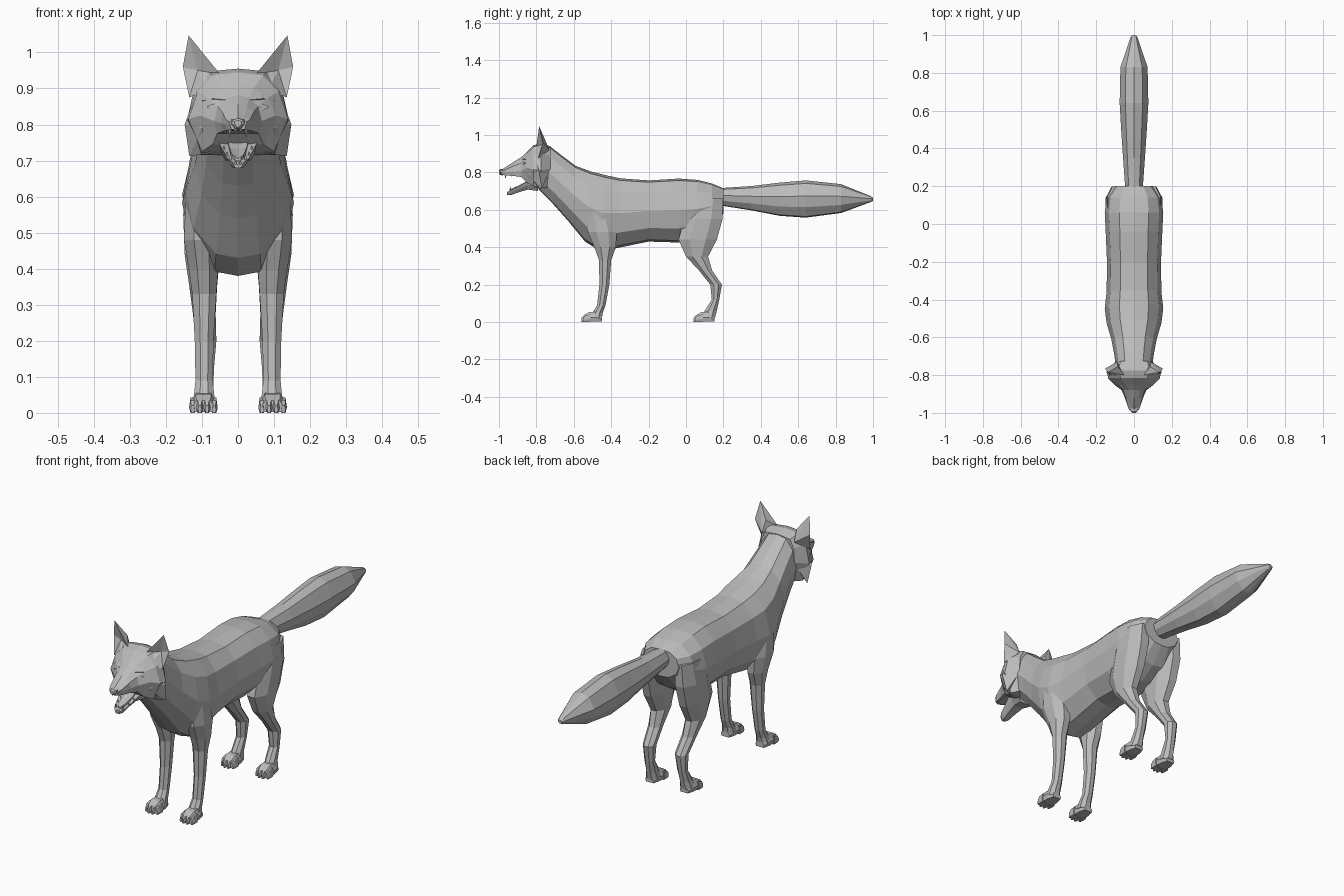
import bpy, bmesh, math
from mathutils import Vector

fur = bpy.data.materials.new("grey fur")
fur.diffuse_color = (0.5, 0.5, 0.5, 1)


def make(name, verts, faces, mirror=False):
    bm = bmesh.new()
    vs = [bm.verts.new(v) for v in verts]
    for f in faces:
        bm.faces.new([vs[i] for i in f])
    bmesh.ops.recalc_face_normals(bm, faces=bm.faces)
    me = bpy.data.meshes.new(name)
    bm.to_mesh(me)
    bm.free()
    me.materials.append(fur)
    ob = bpy.data.objects.new(name, me)
    bpy.context.collection.objects.link(ob)
    if mirror:
        m = ob.modifiers.new("mirror", 'MIRROR')
        m.use_mirror_merge = False
    return ob


def loft(name, rings, mirror=False):
    """Skin a list of equal-length rings and cap both ends."""
    n = len(rings[0])
    verts = [p for r in rings for p in r]
    faces = [(k*n + i, k*n + (i+1) % n, (k+1)*n + (i+1) % n, (k+1)*n + i)
             for k in range(len(rings)-1) for i in range(n)]
    faces += [tuple(range(n)), tuple(range((len(rings)-1)*n, len(rings)*n))]
    return make(name, verts, faces, mirror)


def full(half):
    """Close a half ring that runs from top centre to bottom centre."""
    return half + [(-x, y, z) for x, y, z in half[-2:0:-1]]


def section(yt, zt, yb, zb, w, shape):
    return full([(fx*w, yt + (yb-yt)*t, zt + (zb-zt)*t) for fx, t in shape])


# Torso and neck: top y, top z, bottom y, bottom z, half width
BODY = [(0, 0), (.5, .03), (.86, .2), (1, .5), (.85, .78), (.42, .97), (0, 1)]
loft("body", [section(*r, BODY) for r in [
    (-.735, .945, -.79, .71, .095), (-.67, .895, -.71, .63, .105),
    (-.59, .835, -.63, .54, .12), (-.51, .805, -.54, .43, .145),
    (-.43, .785, -.46, .38, .155), (-.35, .768, -.37, .395, .145),
    (-.20, .757, -.20, .43, .143), (-.04, .767, -.04, .425, .15),
    (.06, .76, .06, .45, .155), (.14, .74, .14, .5, .145),
    (.20, .715, .20, .58, .10)]])

# Tail
TAIL = [(0, 0), (.6, .08), (1, .42), (.85, .72), (.4, .97), (0, 1)]
loft("tail", [section(y, zt, y, zb, w, TAIL) for y, zt, zb, w in [
    (.17, .715, .625, .045), (.35, .727, .597, .058), (.50, .745, .568, .068),
    (.64, .757, .558, .076), (.83, .737, .583, .072), (.99, .672, .642, .018),
    (1.0, .664, .648, .01)]])


# Legs: z, front y, back y, inner x, outer x
def leg(name, levels):
    rings = []
    for z, y0, y1, x0, x1 in levels:
        cx, cy, rx, ry = (x0+x1)/2, (y0+y1)/2, (x1-x0)/2, (y1-y0)/2
        k = 1/math.cos(math.pi/8)
        rings.append([(cx + k*rx*math.cos(a), cy + k*ry*math.sin(a), z)
                      for a in [math.pi*(i+.5)/4 for i in range(8)]])
    return loft(name, rings, True)


leg("front_leg", [
    (.60, -.53, -.40, .07, .145), (.48, -.525, -.37, .055, .15),
    (.40, -.49, -.375, .055, .137), (.33, -.465, -.40, .06, .127),
    (.20, -.463, -.41, .068, .12), (.09, -.475, -.43, .07, .118),
    (.05, -.50, -.445, .066, .122), (.02, -.51, -.45, .062, .128)])
leg("hind_leg", [
    (.66, .02, .198, .05, .14), (.55, -.01, .195, .045, .152),
    (.44, -.04, .165, .05, .148), (.35, .0, .118, .058, .135),
    (.275, .07, .14, .062, .125), (.20, .13, .192, .06, .118),
    (.12, .138, .178, .067, .115), (.06, .10, .165, .068, .118),
    (.02, .09, .155, .062, .128)])

# Paws: an arched pad with four separate toes
for name, y in (("front", -.56), ("hind", .04)):
    loft(name + "_paw", [full_ring for full_ring in [
        [(.096 + sx*w, y + dy, z) for sx, z in
         [(-.6, h), (.6, h), (1, h*.45), (.85, .003), (-.85, .003), (-1, h*.45)]]
        for dy, w, h in [(.012, .032, .035), (.04, .037, .052),
                         (.08, .034, .056), (.112, .024, .03)]]], True)
    for i, x in enumerate((.066, .086, .106, .126)):
        d = 0 if i in (1, 2) else .01
        loft(f"{name}_toe_{i+1}", [
            [(x + sx*w, y + d + dy, z) for sx, z in
             [(-.6, h), (.6, h), (1, h*.4), (.6, .0), (-.6, .0), (-1, h*.4)]]
            for dy, w, h in [(0, .005, .02), (.012, .0095, .035), (.04, .0095, .042)]], True)


# Head: y, top z, crown half width, brow z, cheek half width, cheek z, jaw half width, jaw z
def head_ring(y, zt, wt, zs, w, zm, wb, zb):
    return full([(0, y, zt), (wt, y, zt-.008), ((wt+w)/2 + .008, y, zs),
                 (w, y, zm), (wb, y, zb), (0, y, zb)])


loft("head", [head_ring(*r) for r in [
    (-.725, .94, .07, .89, .095, .82, .07, .72),
    (-.775, .955, .085, .90, .142, .81, .105, .715),
    (-.815, .945, .07, .89, .138, .815, .10, .725),
    (-.85, .91, .045, .875, .105, .825, .07, .745),
    (-.88, .882, .03, .85, .066, .81, .058, .775),
    (-.92, .857, .024, .835, .048, .805, .042, .781),
    (-.965, .828, .018, .815, .034, .80, .028, .784),
    (-.985, .815, .013, .808, .022, .80, .018, .786)]])

# Nose pad
loft("nose", [full([(0, y, .818-d), (w, y, .814-d), (w*1.1, y, .802),
                    (w*.5, y, .788+d), (0, y, .786+d)])
              for y, w, d in [(-.975, .018, 0), (-.993, .016, .001), (-1.0, .009, .006)]])

# Open lower jaw
loft("lower_jaw", [full([(0, y, zt-.008), (w*.75, y, zt-.004), (w, y, zt),
                         (w*.8, y, (zt+zb)/2), (w*.45, y, zb), (0, y, zb)])
                   for y, zt, zb, w in [
    (-.79, .775, .70, .075), (-.845, .755, .708, .056), (-.89, .728, .695, .042),
    (-.935, .705, .679, .03), (-.957, .695, .68, .016)]])

# Cheek ruff, swept down and outward
make("cheek_ruff", [(.135, -.77, .69+.022), (.148, -.785, .80), (.10, -.845, .79),
                    (.075, -.81, .72), (.095, -.735, .80), (.13, -.80, .85)],
     [(0, 1, 2), (0, 2, 3), (0, 3, 4), (0, 4, 1), (1, 5, 2), (1, 4, 5),
      (2, 5, 4), (2, 4, 3)], True)

# Ears with a hollow front
make("ear", [(.137, -.785, 1.047), (.05, -.80, .94), (.085, -.825, .90),
             (.135, -.79, .875), (.153, -.765, .96), (.09, -.73, .92),
             (.112, -.768, .95), (.085, -.755, .975)],
     [(0, 6, 1), (1, 6, 2), (2, 6, 3), (3, 6, 4), (4, 6, 0),
      (0, 1, 7), (1, 5, 7), (0, 7, 5), (0, 5, 4), (4, 5, 3), (1, 2, 3, 5)], True)

# Brow ridge over each eye, and the eye itself
make("brow", [(.028, -.886, .868), (.07, -.862, .872), (.10, -.838, .866),
              (.055, -.84, .905), (.06, -.85, .848)],
     [(0, 1, 3), (1, 2, 3), (0, 4, 1), (1, 4, 2), (0, 3, 2, 4)], True)
make("eye", [(.044, -.879, .843), (.066, -.874, .858), (.088, -.862, .85),
             (.066, -.876, .838), (.066, -.85, .846)],
     [(0, 1, 2, 3), (0, 1, 4), (1, 2, 4), (2, 3, 4), (3, 0, 4)], True)


# Teeth: three-sided spikes along both jaws
def tooth(name, x, y, z, h, r=.005):
    base = [(x + r*math.cos(a), y + r*math.sin(a), z) for a in (0, 2.09, 4.19)]
    make(name, base + [(x, y, z + h)], [(0, 1, 2), (0, 1, 3), (1, 2, 3), (2, 0, 3)], True)


for i, (x, y, h) in enumerate([(.006, -.983, .008), (.022, -.965, .026),
                               (.033, -.935, .012), (.04, -.905, .012)]):
    tooth(f"upper_tooth_{i+1}", x, y, .787, -h)
for i, (x, y, z, h) in enumerate([(.006, -.952, .69, .01), (.02, -.94, .702, .024),
                                  (.03, -.91, .714, .012), (.038, -.88, .73, .012)]):
    tooth(f"lower_tooth_{i+1}", x, y, z, h)
# Tongue
loft("tongue", [full([(0, y, z), (w, y, z+.004), (w, y, z-.006), (0, y, z-.008)])
                for y, z, w in [(-.83, .762, .03), (-.88, .732, .024),
                                (-.925, .713, .016), (-.94, .706, .008)]])
